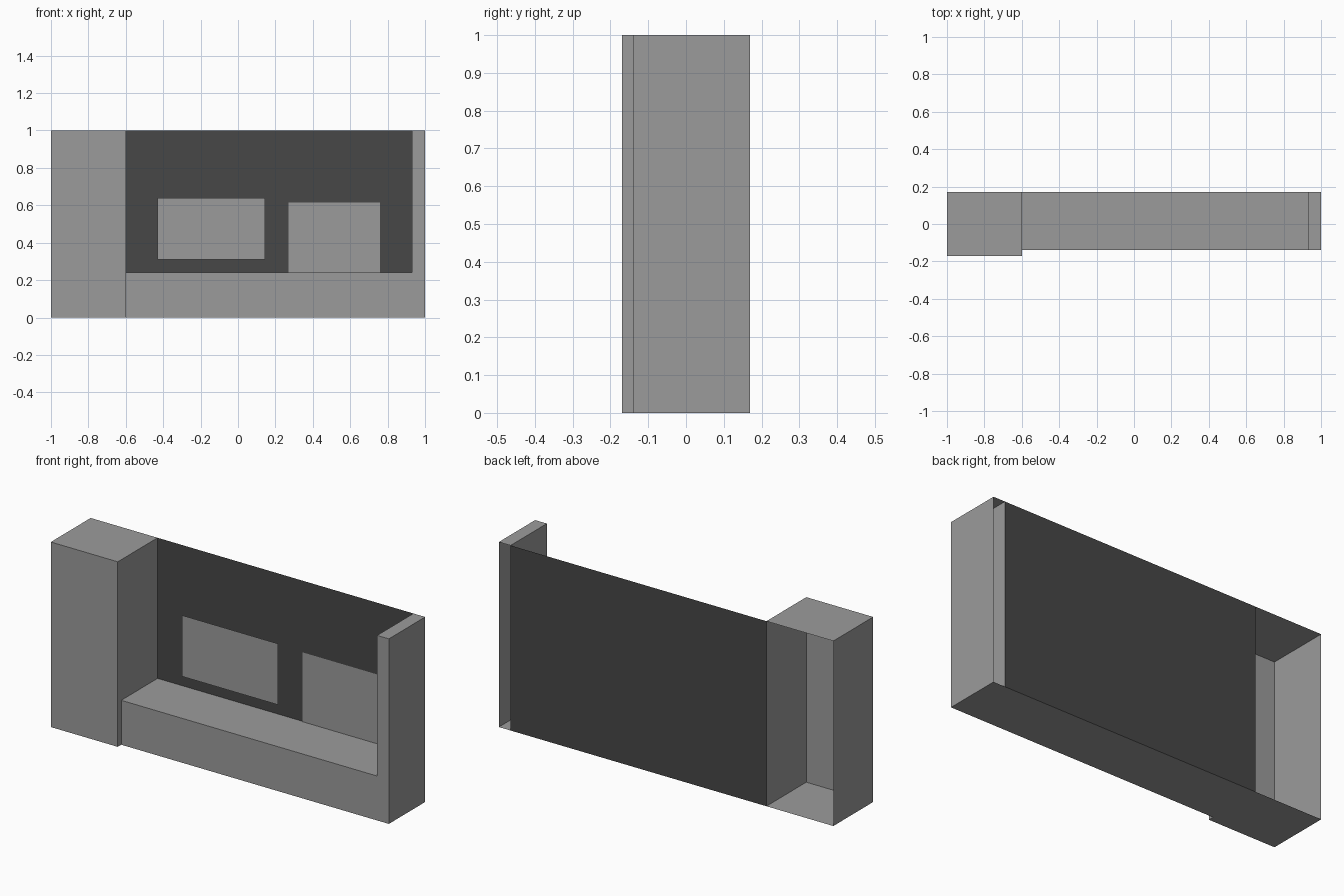
import bpy
import bmesh
from mathutils import Vector

cube = bpy.data.objects.get("Cube")
if cube:
    bpy.data.objects.remove(cube, do_unlink=True)


def make_material(name, value):
    mat = bpy.data.materials.new(name)
    mat.use_nodes = True
    colour = (value, value, value, 1)
    mat.diffuse_color = colour
    mat.node_tree.nodes["Principled BSDF"].inputs["Base Color"].default_value = colour
    return mat


light_grey = make_material("light_grey", 0.33)
dark_grey = make_material("dark_grey", 0.063)

DIRECTIONS = {
    "left": Vector((1, 0, 0)), "right": Vector((-1, 0, 0)),
    "back": Vector((0, 1, 0)), "front": Vector((0, -1, 0)),
    "top": Vector((0, 0, 1)), "bottom": Vector((0, 0, -1)),
}


def shell(name, x, y, z, mat, open_sides):
    """Box of thin sheets spanning the given ranges, without the open sides."""
    bm = bmesh.new()
    bmesh.ops.create_cube(bm, size=1)
    bm.normal_update()
    doomed = [f for f in bm.faces
              if any(f.normal.dot(DIRECTIONS[s]) > 0.9 for s in open_sides)]
    bmesh.ops.delete(bm, geom=doomed, context="FACES")
    for v in bm.verts:
        v.co = Vector([(r[0] + r[1]) / 2 + c * (r[1] - r[0])
                       for c, r in zip(v.co, (x, y, z))])
    mesh = bpy.data.meshes.new(name)
    bm.to_mesh(mesh)
    bm.free()
    mesh.materials.append(mat)
    obj = bpy.data.objects.new(name, mesh)
    bpy.context.collection.objects.link(obj)
    return obj


def sheet(name, x, y, z, mat):
    """Single upright face looking forward."""
    return shell(name, x, (y, y + 0.01), z, mat,
                 ("left", "right", "back", "top", "bottom"))


# Main levels
BACK, FRONT, PILLAR_FRONT = 0.17, -0.14, -0.17
PILLAR_X, WALL_X, SHELF_Z = -0.6, 0.93, 0.24

# Hollow surround, open at the back
shell("tall_pillar", (-1, PILLAR_X), (PILLAR_FRONT, BACK), (0, 1), light_grey, ["back"])
shell("end_wall", (WALL_X, 1), (FRONT, BACK), (0, 1), light_grey, ["back"])
shell("low_shelf", (PILLAR_X, WALL_X), (FRONT, BACK), (0, SHELF_Z), light_grey,
      ["back", "left", "right"])

# Dark backing and the two pale panels in front of it
sheet("back_panel", (PILLAR_X, WALL_X), BACK, (0, 1), dark_grey)
sheet("raised_panel", (-0.43, 0.145), 0.135, (0.31, 0.64), light_grey)
sheet("standing_panel", (0.27, 0.76), 0.166, (SHELF_Z, 0.615), light_grey)
